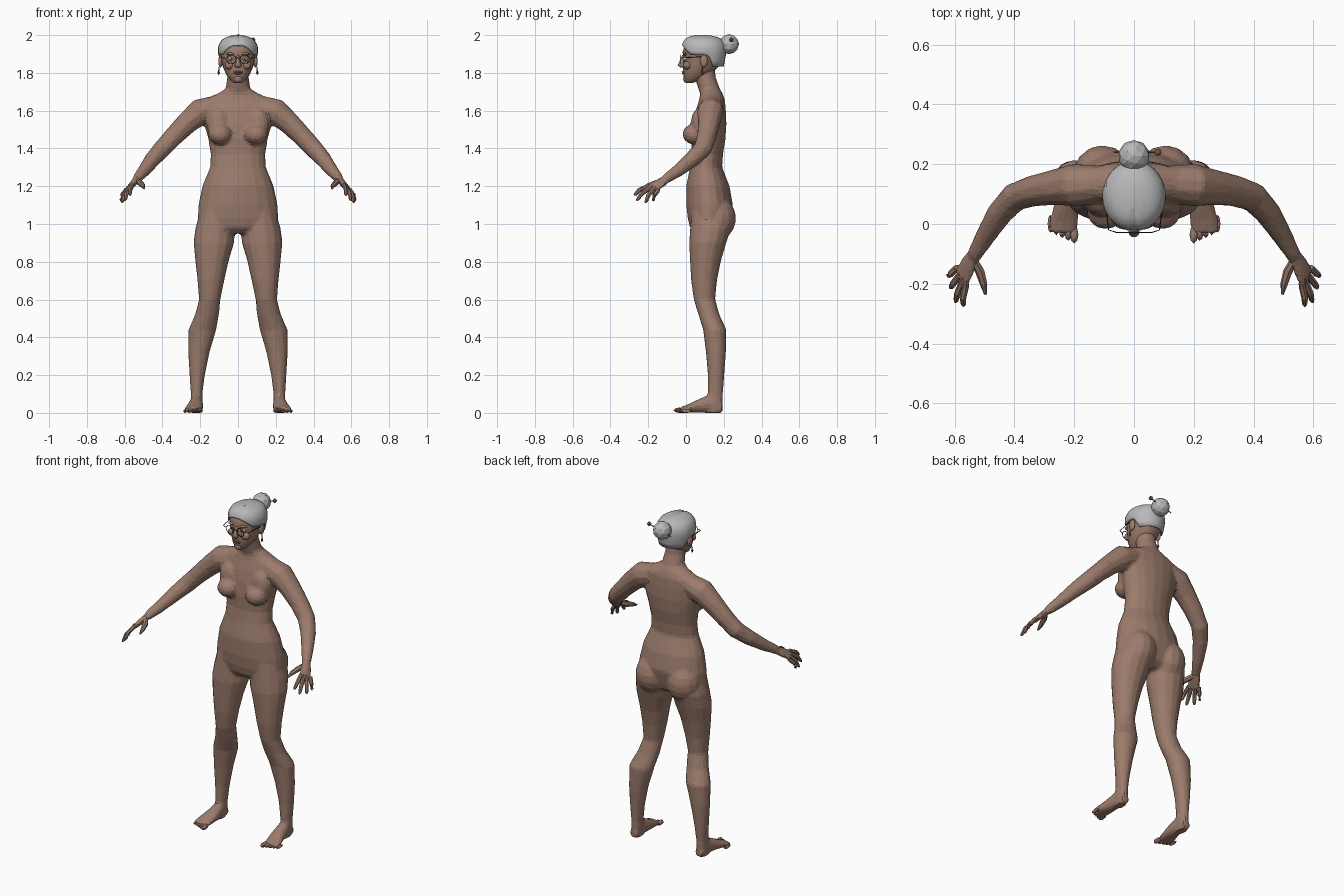
import bpy, bmesh
from math import sin, cos, pi
from mathutils import Vector, Matrix

if "Cube" in bpy.data.objects:
    bpy.data.objects.remove(bpy.data.objects["Cube"])


def material(name, *rgb):
    m = bpy.data.materials.new(name)
    m.use_nodes = True
    m.diffuse_color = (*rgb, 1)
    m.node_tree.nodes["Principled BSDF"].inputs["Base Color"].default_value = (*rgb, 1)
    return m


SKIN = material("skin brown", .33, .2, .15)
LIP = material("lip brown", .24, .12, .1)
HAIR = material("hair grey", .48, .48, .49)
FRAME = material("frame dark", .03, .025, .02)
GOLD = material("old gold", .16, .12, .04)
WHITE = material("eye white", .6, .57, .52)
IRIS = material("iris dark", .04, .025, .015)


def finish(name, bm, mat, smooth=False):
    bmesh.ops.recalc_face_normals(bm, faces=bm.faces)
    mesh = bpy.data.meshes.new(name)
    bm.to_mesh(mesh)
    bm.free()
    mesh.materials.append(mat)
    for p in mesh.polygons:
        p.use_smooth = smooth
    ob = bpy.data.objects.new(name, mesh)
    bpy.context.collection.objects.link(ob)
    return ob


def loft(bm, rings, caps=(True, True)):
    """Skin a list of point rings."""
    rows = [[bm.verts.new(p) for p in r] for r in rings]
    n = len(rows[0])
    for a, b in zip(rows, rows[1:]):
        for i in range(n):
            j = (i + 1) % n
            bm.faces.new((a[i], a[j], b[j], b[i]))
    for row, cap in zip((rows[0], rows[-1]), caps):
        if cap:
            bm.faces.new(row)


def ring(c, a, b, n):
    c, a, b = Vector(c), Vector(a), Vector(b)
    return [c + a * cos(2 * pi * i / n) + b * sin(2 * pi * i / n) for i in range(n)]


def slab(z, x0, x1, y0, y1, n=14):
    """Level ellipse filling the given x and y range."""
    return ring(((x0 + x1) / 2, (y0 + y1) / 2, z), ((x1 - x0) / 2, 0, 0), (0, (y1 - y0) / 2, 0), n)


def tube(bm, path, n=10):
    """Round limb through (x, y, z, radius) stations."""
    pts = [Vector(p[:3]) for p in path]
    rings = []
    for i, p in enumerate(pts):
        t = (pts[min(i + 1, len(pts) - 1)] - pts[max(i - 1, 0)]).normalized()
        up = Vector((0, 0, 1)) if abs(t.z) < .9 else Vector((0, 1, 0))
        a = t.cross(up).normalized()
        rings.append(ring(p, a * path[i][3], a.cross(t) * path[i][3], n))
    loft(bm, rings)


def ball(bm, c, r, seg=14, rows=9):
    m = Matrix.Translation(c) @ Matrix.Diagonal((*r, 1))
    bmesh.ops.create_uvsphere(bm, u_segments=seg, v_segments=rows, radius=1, matrix=m)


def flip(s, path):
    return [(s * p[0], *p[1:]) for p in path]


# Body: overlapping volumes fused into one faceted skin
TORSO = [(.95, .13, .05, .18), (.98, .18, .02, .22), (1.03, .215, .008, .235), (1.1, .21, 0, .25),
         (1.2, .19, 0, .232), (1.3, .148, .02, .192), (1.37, .145, .03, .197), (1.45, .158, .028, .21),
         (1.53, .18, .035, .215), (1.6, .195, .05, .212), (1.655, .19, .068, .207), (1.69, .11, .075, .195),
         (1.715, .066, .065, .18), (1.78, .057, .045, .157), (1.85, .052, .05, .15)]
LEG = [(1.1, .04, .19, .03, .21), (.98, .015, .226, .02, .24), (.9, .02, .236, .015, .215),
       (.8, .05, .226, .02, .185), (.7, .072, .215, .026, .165), (.6, .093, .207, .04, .155),
       (.52, .1, .228, .065, .178), (.44, .115, .263, .09, .215), (.32, .15, .264, .105, .212),
       (.2, .175, .257, .115, .203), (.1, .188, .25, .115, .196), (.04, .188, .252, .1, .196),
       (0, .195, .248, .1, .19)]
FOOT = [(.195, .22, .025, .05), (.13, .22, .034, .1), (.07, .224, .042, .075), (.01, .235, .05, .045),
        (-.03, .238, .047, .03)]
ARM = [(.12, .135, 1.62, .062), (.2, .13, 1.595, .072), (.27, .122, 1.535, .06), (.34, .11, 1.465, .053),
       (.4, .09, 1.4, .05), (.45, .035, 1.345, .044), (.5, -.045, 1.28, .034), (.535, -.105, 1.24, .026)]
PALM = [((.53, -.095, 1.245), .55, 1.2), ((.555, -.14, 1.215), .85, 1.1), ((.58, -.185, 1.185), 1, .8)]
ACROSS = Vector((.018, .038, -.012))

bm = bmesh.new()
loft(bm, [slab(z, -x, x, y0, y1, 18) for z, x, y0, y1 in TORSO])
for s in (1, -1):
    loft(bm, [slab(z, s * x0, s * x1, y0, y1) for z, x0, x1, y0, y1 in LEG])
    loft(bm, [ring((s * x, y, h / 2), (w, 0, 0), (0, 0, h / 2), 12) for y, x, w, h in FOOT])
    tube(bm, flip(s, ARM))
    thick = ACROSS.cross(Vector((.05, -.09, -.06))).normalized() * .016
    hand = [ring(c, ACROSS * w, thick * t, 10) for c, w, t in PALM]
    loft(bm, [flip(s, [tuple(p) for p in r]) for r in hand])
    ball(bm, (s * .095, .045, 1.475), (.064, .064, .055))
    ball(bm, (s * .105, .07, 1.53), (.062, .045, .085))
    ball(bm, (s * .105, .165, 1.03), (.1, .1, .115))
body = finish("body", bm, SKIN)
mod = body.modifiers.new("fuse", 'REMESH')
mod.mode, mod.voxel_size = 'VOXEL', .009
mod = body.modifiers.new("soften", 'SMOOTH')
mod.factor, mod.iterations = .5, 6
mod = body.modifiers.new("facets", 'DECIMATE')
mod.ratio = .09

# Fingers and toes
FINGERS = [((.564, -.212, 1.196), (.572, -.275, 1.152)), ((.575, -.195, 1.188), (.598, -.262, 1.125)),
           ((.586, -.175, 1.18), (.615, -.215, 1.113)), ((.597, -.152, 1.173), (.622, -.175, 1.122))]
for s, side in ((1, "left"), (-1, "right")):
    bm = bmesh.new()
    for a, b in FINGERS:
        a, b = Vector(a), Vector(b)
        mid = a.lerp(b, .5) + Vector((.004, -.004, .006))
        root = a + (a - b) * .25
        tube(bm, flip(s, [(*root, .011), (*a, .012), (*mid, .0115), (*b.lerp(a, .12), .009), (*b, .004)]), 7)
    tube(bm, flip(s, [(.54, -.115, 1.235, .014), (.515, -.16, 1.215, .016), (.503, -.2, 1.203, .013),
                      (.497, -.235, 1.188, .005)]), 7)
    finish(side + "_fingers", bm, SKIN)
    bm = bmesh.new()
    for i in range(5):
        r = .014 - .0012 * i
        ball(bm, (s * (.2 + .02 * i), -.035 + .009 * i, r), (r, .03, r), 8, 6)
    finish(side + "_toes", bm, SKIN)

# Head with nose, chin and ears
HEAD = [(1.747, .02, 0, .035), (1.757, .036, -.008, .07), (1.79, .062, -.014, .13), (1.83, .079, -.016, .17),
        (1.87, .089, -.014, .19), (1.91, .094, -.018, .195), (1.95, .086, -.006, .188), (1.982, .05, .04, .14)]
bm = bmesh.new()
loft(bm, [slab(z, -x, x, y0, y1, 20) for z, x, y0, y1 in HEAD])
ball(bm, (0, 0, 1.768), (.024, .015, .02))
NOSE = [(1.895, .007, -.012, .008), (1.855, .011, -.024, .014), (1.84, .019, -.026, .019), (1.828, .012, -.018, .012)]
loft(bm, [slab(z, -w, w, y - d, y + d, 10) for z, w, y, d in NOSE])
for s in (1, -1):
    ball(bm, (s * .093, .095, 1.862), (.012, .021, .033))
    ball(bm, (s * .036, -.003, 1.9), (.026, .014, .008))
    ball(bm, (s * .045, .008, 1.84), (.026, .022, .022))
finish("head", bm, SKIN, True)
bm = bmesh.new()
for z in (1.797, 1.805):
    ball(bm, (0, -.014, z), (.025, .009, .005), 12, 6)
finish("lips", bm, LIP, True)

# Eyes, glasses and earrings
for s, side in ((1, "left"), (-1, "right")):
    bm = bmesh.new()
    ball(bm, (s * .036, -.003, 1.876), (.015, .014, .01))
    finish(side + "_eye", bm, WHITE, True)
    bm = bmesh.new()
    ball(bm, (s * .035, -.015, 1.876), (.006, .003, .006), 10, 6)
    finish(side + "_iris", bm, IRIS, True)
    bm = bmesh.new()
    tube(bm, flip(s, [(.1, .088, 1.832, .002), (.102, .086, 1.812, .003), (.102, .086, 1.802, .007),
                      (.102, .086, 1.79, .002)]), 8)
    finish(side + "_earring", bm, GOLD)
    bpy.ops.mesh.primitive_torus_add(major_segments=20, minor_segments=5, major_radius=.024, minor_radius=.002,
                                     location=(s * .036, -.028, 1.872), rotation=(pi / 2, 0, 0))
    lens = bpy.context.object
    lens.name = side + "_lens_rim"
    lens.data.materials.append(FRAME)
bm = bmesh.new()
tube(bm, [(-.012, -.029, 1.876, .002), (0, -.031, 1.88, .002), (.012, -.029, 1.876, .002)], 5)
for s in (1, -1):
    tube(bm, flip(s, [(.06, -.028, 1.877, .002), (.085, -.02, 1.88, .002), (.099, .085, 1.885, .002)]), 5)
finish("glasses_bridge_and_arms", bm, FRAME)

# Hair: bobbed cap with a centre parting, low at the back
CAP = [(1.835, .09, 0, .2), (1.87, .1, -.012, .207), (1.9, .105, -.022, .212), (1.925, .107, -.026, .213),
       (1.95, .102, -.024, .21), (1.975, .086, -.012, .195), (1.992, .058, .012, .163), (2, .02, .05, .12)]


def cap_point(angle, t):
    back = sin(angle)
    low = 1.835 + .06 * min(1, max(0, (.35 - back) / .15)) + .055 * max(0, (-back - .6) / .4)
    z = low + (2 - low) * sin(t * pi / 2)
    for lo, hi in zip(CAP, CAP[1:]):
        if z <= hi[0] + 1e-6:
            break
    k = (z - lo[0]) / (hi[0] - lo[0])
    x, y0, y1 = (a + (b - a) * k for a, b in zip(lo[1:], hi[1:]))
    px = x * cos(angle)
    groove = .005 if abs(px) < .004 and back < 0 else 0
    return (px, (y0 + y1) / 2 + (y1 - y0) / 2 * back + groove, z - groove)


bm = bmesh.new()
N = 28
loft(bm, [[cap_point(2 * pi * i / N, t / 9) for i in range(N)] for t in range(10)], (False, True))
hair = finish("hair_cap", bm, HAIR, True)
mod = hair.modifiers.new("thickness", 'SOLIDIFY')
mod.thickness, mod.offset = .008, -1

# Bun and hairpin
bm = bmesh.new()
bmesh.ops.create_icosphere(bm, subdivisions=2, radius=.053, matrix=Matrix.Translation((0, .228, 1.952)))
finish("hair_bun", bm, HAIR)
bm = bmesh.new()
tube(bm, [(-.066, .24, 1.935, .003), (.08, .24, 1.974, .003)], 6)
ball(bm, (.08, .24, 1.975), (.012, .012, .012), 8, 6)
finish("hairpin", bm, GOLD)
